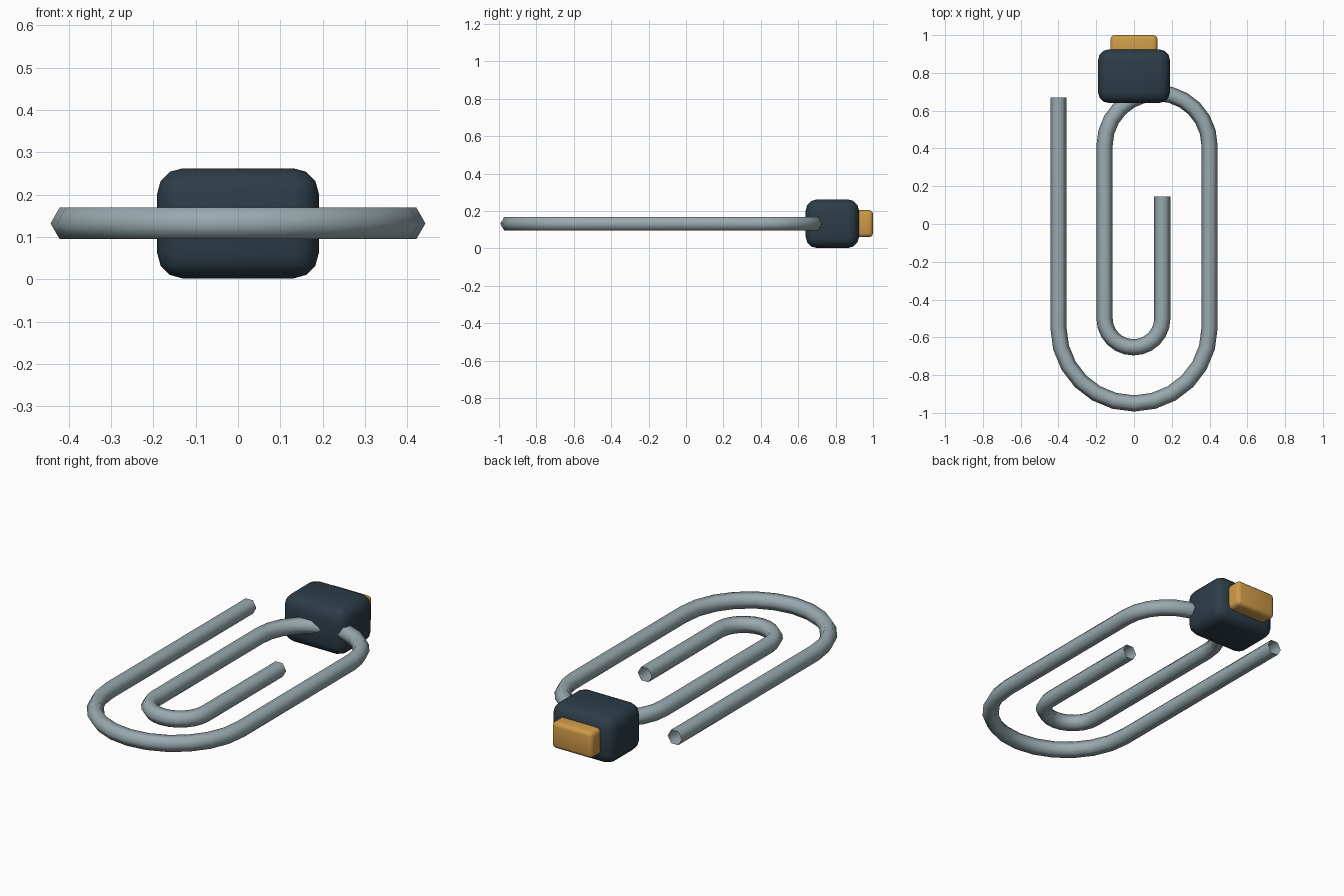
import bpy, bmesh, math
from mathutils import Vector

cube = bpy.data.objects.get("Cube")
if cube:
    bpy.data.objects.remove(cube, do_unlink=True)


def material(name, rgb):
    m = bpy.data.materials.new(name)
    m.use_nodes = True
    m.diffuse_color = (*rgb, 1)
    m.node_tree.nodes["Principled BSDF"].inputs["Base Color"].default_value = (*rgb, 1)
    return m


steel = material("steel grey", (0.32, 0.40, 0.43))
slate = material("dark slate", (0.026, 0.046, 0.065))
amber = material("amber", (0.62, 0.33, 0.065))


def add_object(name, bm, mat):
    bmesh.ops.recalc_face_normals(bm, faces=bm.faces)
    mesh = bpy.data.meshes.new(name)
    bm.to_mesh(mesh)
    bm.free()
    mesh.materials.append(mat)
    obj = bpy.data.objects.new(name, mesh)
    bpy.context.collection.objects.link(obj)
    bpy.ops.object.select_all(action='DESELECT')
    obj.select_set(True)
    bpy.context.view_layer.objects.active = obj
    return obj


def arc(cx, cy, r, start, end, steps=12):
    angles = [math.radians(start + (end - start) * i / steps) for i in range(steps + 1)]
    return [Vector((cx + r * math.cos(a), cy + r * math.sin(a), WIRE_Z)) for a in angles]


def rounded_box(name, low, high, bevel, mat):
    low, high = Vector(low), Vector(high)
    bm = bmesh.new()
    bmesh.ops.create_cube(bm, size=1)
    for v in bm.verts:
        v.co = (low + high) / 2 + v.co * (high - low)
    bmesh.ops.bevel(bm, geom=bm.edges[:], offset=bevel, segments=3,
                    profile=0.5, affect='EDGES')
    add_object(name, bm, mat)
    bpy.ops.object.shade_smooth_by_angle(angle=math.radians(35))


# Bent wire: straight runs joined by three half turns
WIRE_Z, WIRE_R, SIDES = 0.132, 0.043, 6
path = [Vector((-0.4, 0.67, WIRE_Z))]
path += arc(0, -0.55, 0.4, 180, 360)
path += arc(0.122, 0.415, 0.278, 0, 180)
path += arc(-0.003, -0.5, 0.153, 180, 360)
path.append(Vector((0.15, 0.145, WIRE_Z)))

# Open six-sided tube swept along the path
bm = bmesh.new()
rings = []
for i, p in enumerate(path):
    tangent = (path[min(i + 1, len(path) - 1)] - path[max(i - 1, 0)]).normalized()
    if i in (0, len(path) - 1) or abs(tangent.x) < 0.15:
        tangent = Vector((0, 1 if tangent.y > 0 else -1, 0))
    side = Vector((tangent.y, -tangent.x, 0))
    ring = []
    for k in range(SIDES):
        a = math.tau * k / SIDES
        offset = side * math.cos(a) + Vector((0, 0, math.sin(a)))
        ring.append(bm.verts.new(p + offset * WIRE_R))
    rings.append(ring)
for a, b in zip(rings, rings[1:]):
    for k in range(SIDES):
        n = (k + 1) % SIDES
        bm.faces.new((a[k], a[n], b[n], b[k]))
add_object("bent_wire", bm, steel)
bpy.ops.object.shade_smooth()

# Block clamped on the wire, with a tab on its back
rounded_box("clamp_block", (-0.191, 0.64, 0.002), (0.191, 0.925, 0.262), 0.06, slate)
rounded_box("back_tab", (-0.124, 0.85, 0.06), (0.124, 1.0, 0.205), 0.022, amber)
